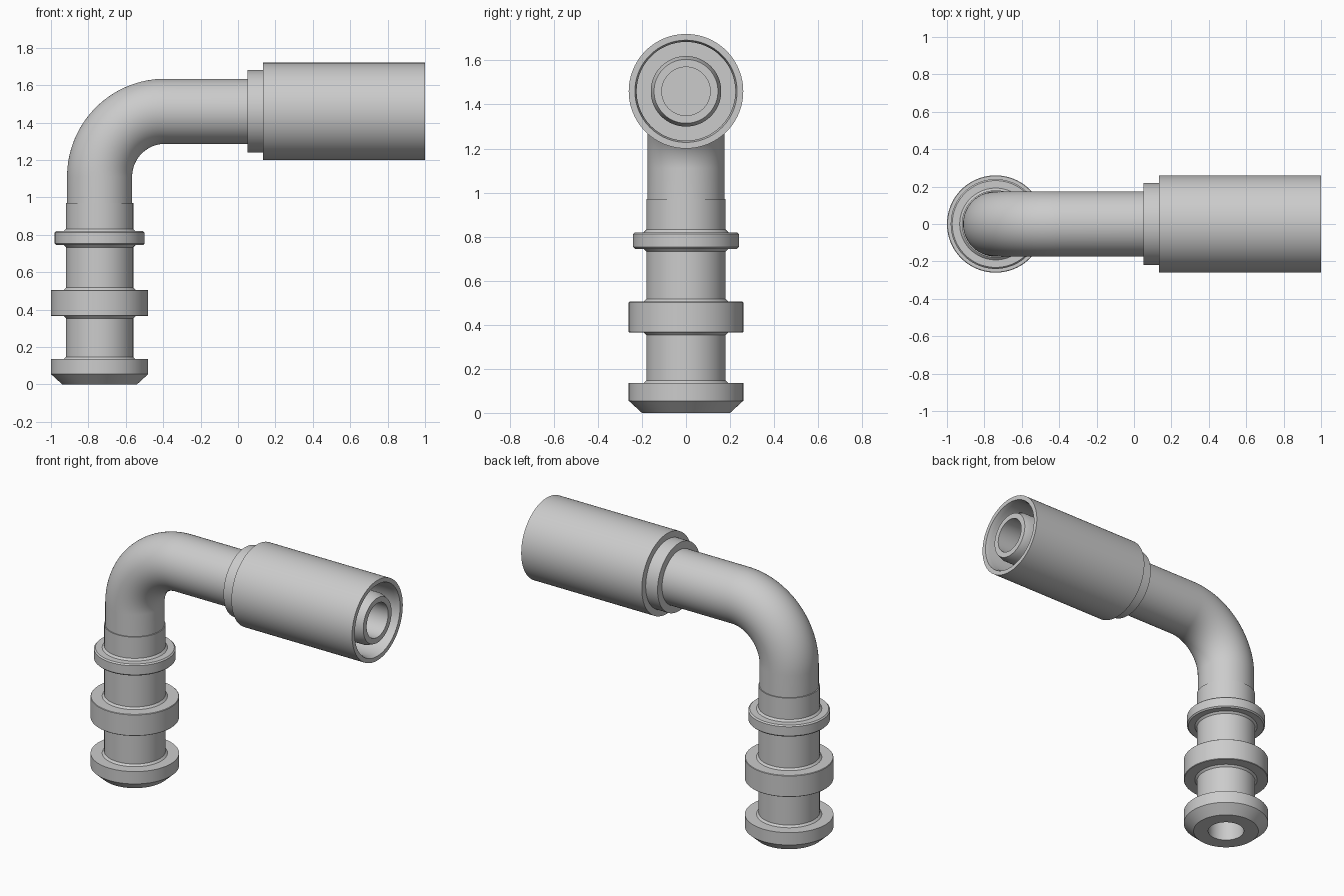
import bpy, bmesh
from math import pi, radians
from mathutils import Matrix, Vector

cube = bpy.data.objects.get("Cube")
if cube:
    bpy.data.objects.remove(cube, do_unlink=True)

SIDES = 96
BORE = 0.11          # channel radius through the whole fitting
PIPE = 0.174         # outer pipe radius
STEM = 0.18          # outer stem radius
AXIS_X = -0.74       # axis of the upright leg
AXIS_Z = 1.46        # axis of the level leg
BEND = 0.35          # bend radius

steel = bpy.data.materials.new("light grey steel")
steel.use_nodes = True
grey = (0.6, 0.6, 0.6, 1)
steel.diffuse_color = grey
steel.node_tree.nodes["Principled BSDF"].inputs["Base Color"].default_value = grey


def finish(bm, name):
    bmesh.ops.remove_doubles(bm, verts=bm.verts, dist=1e-5)
    bmesh.ops.recalc_face_normals(bm, faces=bm.faces)
    mesh = bpy.data.meshes.new(name)
    bm.to_mesh(mesh)
    bm.free()
    mesh.materials.append(steel)
    obj = bpy.data.objects.new(name, mesh)
    bpy.context.collection.objects.link(obj)
    bpy.ops.object.select_all(action="DESELECT")
    obj.select_set(True)
    bpy.context.view_layer.objects.active = obj
    bpy.ops.object.shade_smooth_by_angle(angle=radians(30))
    return obj


def lathe(name, profile, matrix):
    """Turn a closed (radius, height) profile around the local z axis."""
    bm = bmesh.new()
    verts = [bm.verts.new((r, 0, h)) for r, h in profile]
    edges = [bm.edges.new((v, verts[i - 1])) for i, v in enumerate(verts)]
    bmesh.ops.spin(bm, geom=verts + edges, cent=(0, 0, 0), axis=(0, 0, 1),
                   angle=2 * pi, steps=SIDES)
    bm.transform(matrix)
    return finish(bm, name)


def collar(z0, z1, radius, edge):
    """Collar outline with softened rims and small fillets at the stem."""
    f = 0.012
    return [(STEM, z0 - f), (STEM + f, z0), (radius - edge, z0), (radius, z0 + edge),
            (radius, z1 - edge), (radius - edge, z1), (STEM + f, z1), (STEM, z1 + f)]


# Upright stem with three collars, the lowest one chamfered
stem = [(BORE, 0), (0.2, 0), (0.26, 0.055), (0.26, 0.135),
        (STEM + 0.012, 0.135), (STEM, 0.147)]
stem += collar(0.365, 0.505, 0.26, 0.003)
stem += collar(0.745, 0.82, 0.24, 0.008)
stem += [(STEM, 0.97), (BORE, 0.97)]
lathe("collared_stem", stem, Matrix.Translation((AXIS_X, 0, 0)))

# Hose sleeve with a stepped collar and an inner nipple
sleeve = [(BORE, 0.05), (0.22, 0.05), (0.22, 0.135), (0.26, 0.135), (0.26, 1.0),
          (0.232, 1.0), (0.224, 0.97), (0.224, 0.3), (0.16, 0.3), (0.16, 0.96),
          (0.145, 1.0), (BORE, 1.0)]
lathe("hose_sleeve", sleeve,
      Matrix.Translation((0, 0, AXIS_Z)) @ Matrix.Rotation(pi / 2, 4, "Y"))

# Bent pipe: two circles carried up, around the bend and along to the sleeve
bm = bmesh.new()
for radius in (PIPE, BORE):
    bmesh.ops.create_circle(bm, segments=SIDES, radius=radius,
                            matrix=Matrix.Translation((AXIS_X, 0, 0.97)))
start = bm.edges[:]


def extrude(edges, offset):
    geom = bmesh.ops.extrude_edge_only(bm, edges=edges)["geom"]
    moved = [g for g in geom if isinstance(g, bmesh.types.BMVert)]
    bmesh.ops.translate(bm, verts=moved, vec=Vector(offset))
    return [g for g in geom if isinstance(g, bmesh.types.BMEdge)
            and all(v in moved for v in g.verts)]


ring = extrude(start, (0, 0, AXIS_Z - BEND - 0.97))
ring_verts = list({v for e in ring for v in e.verts})
last = bmesh.ops.spin(bm, geom=ring_verts + ring,
                      cent=(AXIS_X + BEND, 0, AXIS_Z - BEND), axis=(0, 1, 0),
                      angle=pi / 2, steps=32)["geom_last"]
ring = [g for g in last if isinstance(g, bmesh.types.BMEdge)]
end = extrude(ring, (0.05 - AXIS_X - BEND, 0, 0))
for loops in (start, end):
    bmesh.ops.bridge_loops(bm, edges=loops)
finish(bm, "bent_pipe")
